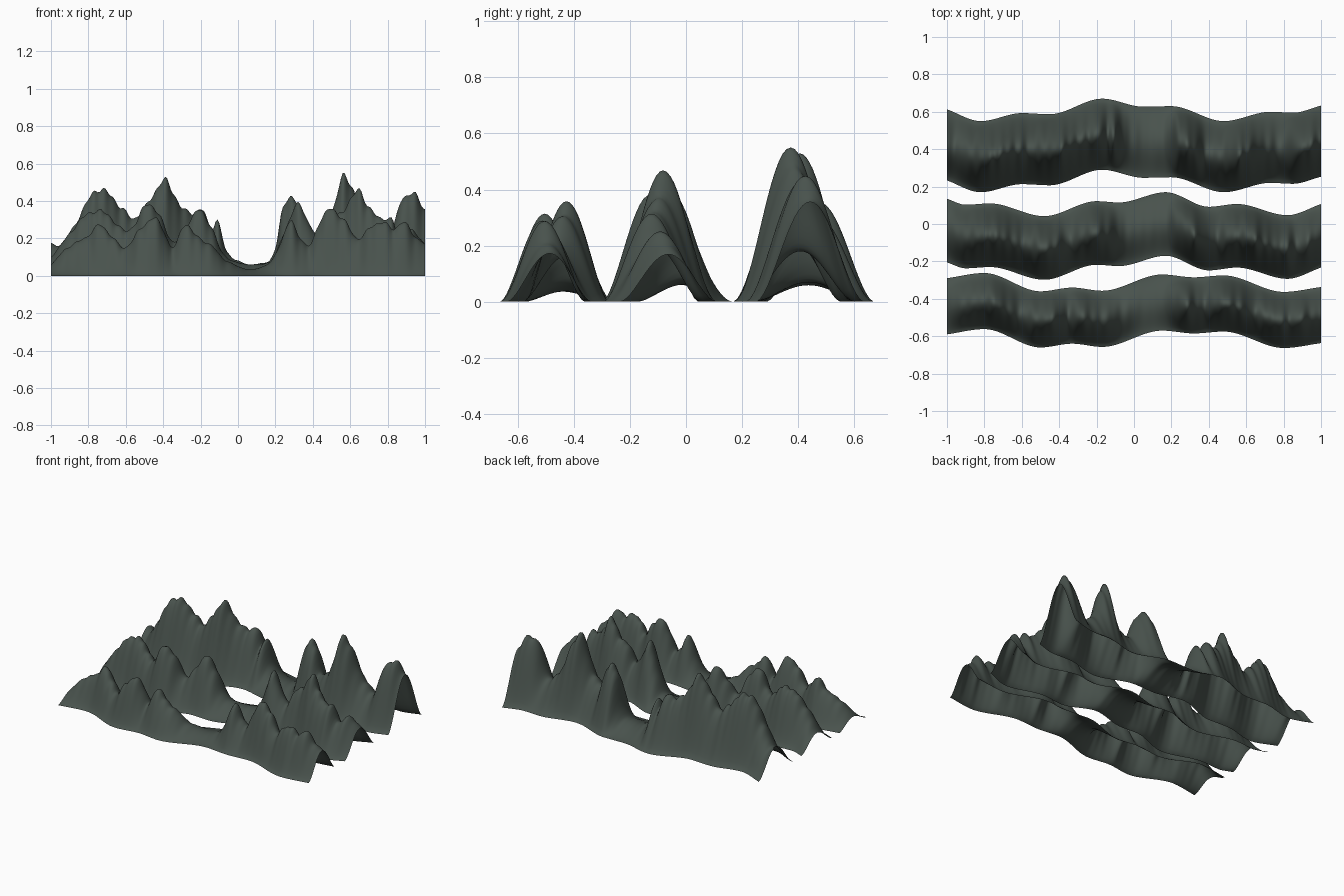
import bpy, bmesh, math

if "Cube" in bpy.data.objects:
    bpy.data.objects.remove(bpy.data.objects["Cube"])

stone = bpy.data.materials.new("dark_grey_green")
stone.diffuse_color = (0.066, 0.085, 0.074, 1)
stone.use_nodes = True
stone.node_tree.nodes["Principled BSDF"].inputs["Base Color"].default_value = stone.diffuse_color


def smooth_curve(points, x):
    """Cubic through (x, value) points with slopes limited at peaks and valleys."""
    n = len(points)
    i = max(k for k in range(n - 1) if points[k][0] <= x + 1e-9)

    def secant(k):
        return (points[k + 1][1] - points[k][1]) / (points[k + 1][0] - points[k][0])

    def slope(k):
        if k == 0 or k == n - 1:
            return secant(min(k, n - 2))
        a, b = secant(k - 1), secant(k)
        return 0 if a * b <= 0 else 2 * a * b / (a + b)

    (x0, v0), (x1, v1) = points[i], points[i + 1]
    h = x1 - x0
    t = (x - x0) / h
    return ((2*t**3 - 3*t*t + 1) * v0 + (t**3 - 2*t*t + t) * h * slope(i)
            + (3*t*t - 2*t**3) * v1 + (t**3 - t*t) * h * slope(i + 1))


def ridge(name, width, centre, crest, phase, nx=200, ny=28):
    """Open arched sheet: winding centre line, crest height along x, bell section."""
    bm = bmesh.new()
    rows = []
    for i in range(nx + 1):
        x = -1 + 2 * i / nx
        yc, h = smooth_curve(centre, x), smooth_curve(crest, x)
        # fine rocky ripple on the crest
        h *= 1 + 0.025 * math.sin(61 * x + phase) + 0.02 * math.sin(113 * x + 2 * phase)
        row = []
        for j in range(ny + 1):
            t = 2 * j / ny - 1
            z = h * max(0, math.cos(t * math.pi / 2)) ** 1.6
            row.append(bm.verts.new((x, yc + t * width / 2, z)))
        rows.append(row)
    for a, b in zip(rows, rows[1:]):
        for j in range(ny):
            bm.faces.new((a[j], b[j], b[j + 1], a[j + 1])).smooth = True
    mesh = bpy.data.meshes.new(name)
    bm.to_mesh(mesh)
    bm.free()
    mesh.materials.append(stone)
    bpy.context.collection.objects.link(bpy.data.objects.new(name, mesh))


# Back ridge, the tallest
back_line = [(-1, .423), (-.82, .36), (-.6, .403), (-.45, .397), (-.17, .48), (.05, .437),
             (.2, .44), (.48, .36), (.73, .41), (.85, .405), (1, .443)]
back_crest = [(-1, .17), (-.96, .165), (-.9, .23), (-.82, .37), (-.75, .465), (-.68, .43),
              (-.62, .36), (-.56, .31), (-.5, .36), (-.44, .46), (-.39, .51), (-.35, .46),
              (-.3, .36), (-.25, .34), (-.19, .35), (-.14, .25), (-.115, .3), (-.06, .13),
              (0, .08), (.07, .06), (.16, .075), (.2, .15), (.24, .36), (.28, .43),
              (.32, .38), (.39, .22), (.45, .25), (.51, .36), (.57, .55), (.61, .47),
              (.67, .3), (.78, .18), (.83, .26), (.88, .42), (.93, .44), (1, .36)]
ridge("back_ridge", .38, back_line, back_crest, 0.4)

# Middle ridge
middle_line = [(-1, -.035), (-.9, -.067), (-.77, -.06), (-.48, -.128), (-.2, -.048),
               (-.08, -.055), (.17, 0), (.4, -.078), (.55, -.063), (.82, -.123), (1, -.063)]
middle_crest = [(-1, .1), (-.92, .2), (-.84, .3), (-.76, .35), (-.7, .33), (-.6, .24),
                (-.55, .28), (-.48, .39), (-.42, .32), (-.34, .18), (-.27, .28), (-.21, .35),
                (-.15, .28), (-.08, .12), (0, .07), (.1, .06), (.18, .08), (.24, .22),
                (.33, .385), (.38, .28), (.44, .2), (.5, .3), (.55, .34), (.6, .4), (.65, .465),
                (.7, .36), (.77, .31), (.82, .3), (.87, .2), (.93, .24), (1, .17)]
ridge("middle_ridge", .34, middle_line, middle_crest, 1.7)

# Front ridge, the lowest
front_line = [(-1, -.44), (-.8, -.412), (-.5, -.51), (-.33, -.49), (-.17, -.507), (.15, -.42),
              (.32, -.435), (.48, -.425), (.8, -.513), (1, -.487)]
front_crest = [(-1, .06), (-.9, .16), (-.82, .2), (-.74, .27), (-.68, .22), (-.61, .15),
               (-.53, .24), (-.45, .31), (-.4, .25), (-.35, .15), (-.28, .28), (-.23, .22),
               (-.14, .16), (-.06, .08), (.07, .035), (.17, .07), (.22, .16), (.28, .29),
               (.33, .21), (.38, .16), (.44, .3), (.49, .355), (.56, .31), (.64, .2),
               (.7, .25), (.77, .29), (.83, .25), (.88, .29), (.94, .22), (1, .17)]
ridge("front_ridge", .3, front_line, front_crest, 2.9)
